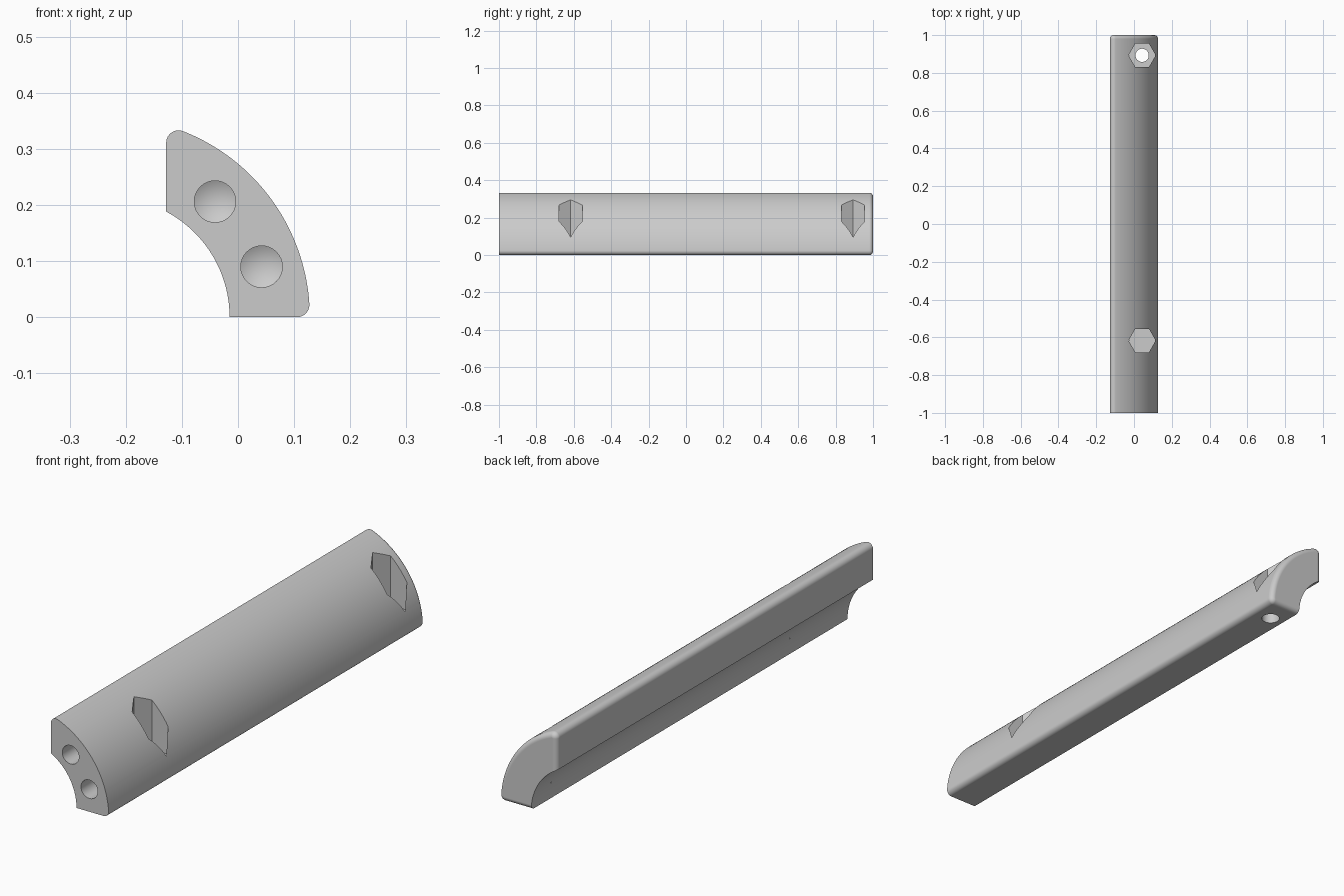
import bpy, bmesh, math
from mathutils import Matrix, Vector

if "Cube" in bpy.data.objects:
    bpy.data.objects.remove(bpy.data.objects["Cube"])

CX, R_OUT, R_IN = -0.228, 0.356, 0.213   # shared arc centre (z = 0) and radii
LEFT, CORNER, END = -0.128, 0.022, 0.02  # flat side, corner radius, end rounding

grey = bpy.data.materials.new("grey")
grey.use_nodes = True
grey.diffuse_color = (0.6, 0.6, 0.6, 1)
grey.node_tree.nodes["Principled BSDF"].inputs["Base Color"].default_value = (0.6, 0.6, 0.6, 1)


def arc(cx, cz, r, a0, a1, n):
    steps = [a0 + (a1 - a0) * i / n for i in range(n + 1)]
    return [(cx + r * math.cos(a), cz + r * math.sin(a)) for a in steps]


def profile(d):
    """Cross-section with every edge but the inner arc inset by d."""
    reach = R_OUT - CORNER
    low = (CX + math.sqrt(reach ** 2 - CORNER ** 2), CORNER)
    top_x = LEFT + CORNER
    top = (top_x, math.sqrt(reach ** 2 - (top_x - CX) ** 2))
    a_low = math.atan2(low[1], low[0] - CX)
    a_top = math.atan2(top[1], top[0] - CX)
    pts = arc(*low, CORNER - d, -math.pi / 2, a_low, 8)
    pts += arc(CX, 0, R_OUT - d, a_low, a_top, 40)[1:-1]
    pts += arc(*top, CORNER - d, a_top, math.pi, 8)
    pts += arc(CX, 0, R_IN, math.acos((LEFT + d - CX) / R_IN), math.asin(d / R_IN), 32)
    return pts


def make_object(name, bm):
    bmesh.ops.recalc_face_normals(bm, faces=bm.faces)
    mesh = bpy.data.meshes.new(name)
    bm.to_mesh(mesh)
    bm.free()
    mesh.materials.append(grey)
    obj = bpy.data.objects.new(name, mesh)
    bpy.context.collection.objects.link(obj)
    return obj


# Quarter-round rail, lofted from front to the rounded back end
bm = bmesh.new()
sections = [(-1, 0)]
for i in range(9):
    a = math.pi / 2 * i / 8
    sections.append((1 - END + END * math.sin(a), END * (1 - math.cos(a))))
rings = [[bm.verts.new((x, y, z)) for x, z in profile(d)] for y, d in sections]
for a, b in zip(rings, rings[1:]):
    for i in range(len(a)):
        j = (i + 1) % len(a)
        bm.faces.new((a[i], a[j], b[j], b[i]))
bm.faces.new(rings[0])
bm.faces.new(rings[-1])
rail = make_object("quarter_round_rail", bm)


def prism(name, start, end, radius, sides, tip=0.0):
    """Straight cutter from start to end, with an optional conical tip."""
    start, end = Vector(start), Vector(end)
    axis = (end - start).normalized()
    turn = Vector((0, 0, 1)).rotation_difference(axis).to_matrix().to_4x4()
    length = (end - start).length
    bm = bmesh.new()
    loops = [[bm.verts.new((radius * math.cos(math.tau * i / sides),
                            radius * math.sin(math.tau * i / sides), z))
              for i in range(sides)] for z in (0, length)]
    for i in range(sides):
        j = (i + 1) % sides
        bm.faces.new((loops[0][i], loops[0][j], loops[1][j], loops[1][i]))
    bm.faces.new(loops[0])
    if tip:
        point = bm.verts.new((0, 0, length + tip))
        for i in range(sides):
            bm.faces.new((loops[1][i], loops[1][(i + 1) % sides], point))
    else:
        bm.faces.new(loops[1])
    bm.transform(Matrix.Translation(start) @ turn)
    obj = make_object(name, bm)
    obj.hide_render = True
    return obj


# Hexagonal pockets, a through bolt hole and two drilled holes in the front end
BOLT_X, BACK_Y, FRONT_Y = 0.043, 0.893, -0.617
cutters = [prism("hex_pocket_cutter", (BOLT_X, y, 0.07), (BOLT_X, y, 0.5), 0.072, 6)
           for y in (FRONT_Y, BACK_Y)]
cutters.append(prism("bolt_hole_cutter", (BOLT_X, BACK_Y, -0.1), (BOLT_X, BACK_Y, 0.2), 0.035, 32))
cutters += [prism("drill_hole_cutter", (x, -1.1, z), (x, -0.8, z), 0.037, 32, 0.02)
            for x, z in ((-0.041, 0.206), (0.042, 0.09))]

bpy.ops.object.select_all(action="DESELECT")
rail.select_set(True)
bpy.context.view_layer.objects.active = rail
for cutter in cutters:
    mod = rail.modifiers.new("cut", "BOOLEAN")
    mod.operation, mod.solver, mod.object = "DIFFERENCE", "EXACT", cutter
    bpy.ops.object.modifier_apply(modifier=mod.name)
    bpy.data.objects.remove(cutter)

# Smooth curves with crisp edges
bpy.ops.object.shade_smooth_by_angle(angle=math.radians(30))
weighted = rail.modifiers.new("weighted_normals", "WEIGHTED_NORMAL")
weighted.keep_sharp = True
